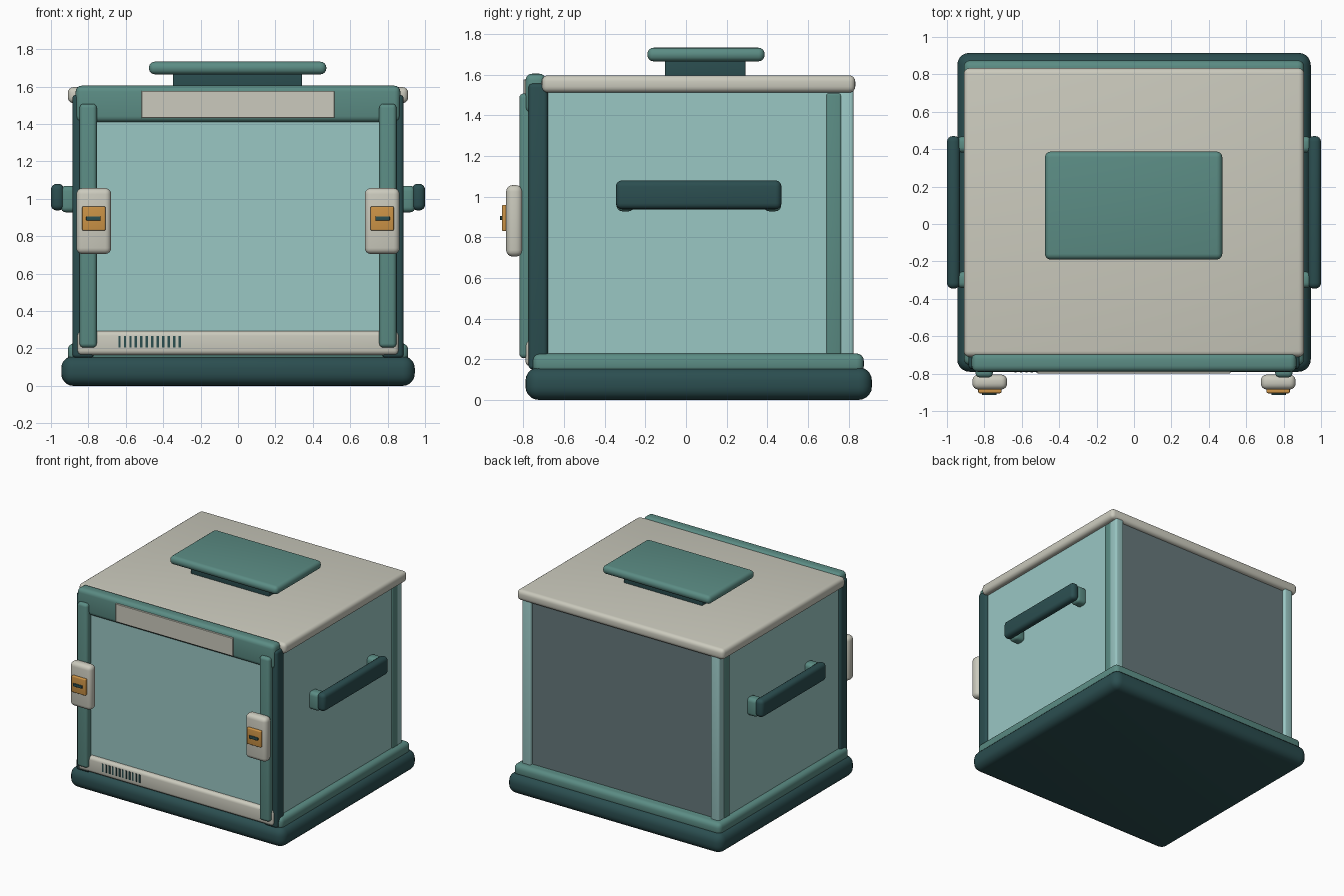
import bpy, bmesh
from mathutils import Vector

if "Cube" in bpy.data.objects:
    bpy.data.objects.remove(bpy.data.objects["Cube"])


def srgb(r, g, b):
    lin = [(c / 255 / 12.92) if c < 10 else ((c / 255 + 0.055) / 1.055) ** 2.4 for c in (r, g, b)]
    return (*lin, 1)


def material(name, rgb):
    m = bpy.data.materials.new(name)
    m.diffuse_color = srgb(*rgb)
    m.use_nodes = True
    m.node_tree.nodes["Principled BSDF"].inputs["Base Color"].default_value = m.diffuse_color
    return m


DARK = material("dark_teal", (43, 78, 80))
MID = material("mid_teal", (91, 140, 132))
LIGHT = material("pale_teal", (154, 199, 196))
CREAM = material("cream", (203, 202, 189))
GREY = material("slate_grey", (103, 121, 124))
ORANGE = material("amber", (204, 147, 70))


def box(name, x, y, z, mat, bevel=0.0, segments=4):
    """Box given by its (min, max) ranges, with rounded edges."""
    lo, hi = Vector((x[0], y[0], z[0])), Vector((x[1], y[1], z[1]))
    bm = bmesh.new()
    bmesh.ops.create_cube(bm, size=1)
    for v in bm.verts:
        v.co = Vector([(lo[i] + hi[i]) / 2 + v.co[i] * (hi[i] - lo[i]) for i in range(3)])
    if bevel:
        bmesh.ops.bevel(bm, geom=bm.edges[:], offset=bevel, segments=segments,
                        profile=0.5, affect='EDGES')
    mesh = bpy.data.meshes.new(name)
    bm.to_mesh(mesh)
    bm.free()
    mesh.materials.append(mat)
    ob = bpy.data.objects.new(name, mesh)
    bpy.context.collection.objects.link(ob)
    bpy.context.view_layer.objects.active = ob
    ob.select_set(True)
    bpy.ops.object.shade_smooth_by_angle()
    ob.select_set(False)
    return ob


def pair(name, x, y, z, mat, bevel=0.0):
    """The same box on the right and, mirrored, on the left."""
    box(name + "_right", x, y, z, mat, bevel)
    box(name + "_left", (-x[1], -x[0]), y, z, mat, bevel)


# Base and lower trim
box("base", (-0.945, 0.945), (-0.79, 0.915), (0, 0.16), DARK, 0.065, 5)
box("base_trim", (-0.91, 0.91), (-0.755, 0.875), (0.13, 0.228), MID, 0.035)

# Body panels and rear corner posts
pair("side_panel", (0.80, 0.865), (-0.70, 0.79), (0.18, 1.53), LIGHT)
box("back_panel", (-0.83, 0.83), (0.74, 0.80), (0.18, 1.53), GREY)
pair("rear_post", (0.79, 0.868), (0.745, 0.825), (0.20, 1.53), LIGHT, 0.015)
pair("rear_seam", (0.80, 0.872), (0.69, 0.765), (0.20, 1.51), MID, 0.012)
box("front_panel", (-0.80, 0.80), (-0.755, -0.70), (0.20, 1.50), LIGHT)

# Roof slab
box("roof", (-0.91, 0.91), (-0.71, 0.833), (1.512, 1.597), CREAM, 0.03)

# Front frame
pair("frame_pillar", (0.77, 0.885), (-0.775, -0.68), (0.15, 1.557), DARK, 0.02)
box("header", (-0.868, 0.868), (-0.79, -0.69), (1.41, 1.605), MID, 0.032)
box("header_plate", (-0.517, 0.515), (-0.80, -0.785), (1.432, 1.577), CREAM, 0.003, 1)
box("sill", (-0.86, 0.86), (-0.79, -0.70), (0.165, 0.293), CREAM, 0.025)
pair("front_rail", (0.755, 0.847), (-0.82, -0.75), (0.205, 1.508), MID, 0.022)

# Vent slots on the sill
for i in range(12):
    x = -0.634 + i * 0.0293
    box(f"vent_slot_{i + 1}", (x - 0.006, x + 0.006), (-0.794, -0.786), (0.205, 0.268), DARK)

# Latches
pair("latch", (0.678, 0.864), (-0.885, -0.805), (0.705, 1.057), CREAM, 0.032)
pair("latch_plate", (0.709, 0.833), (-0.905, -0.88), (0.83, 0.96), ORANGE, 0.007)
pair("latch_slot", (0.734, 0.812), (-0.915, -0.90), (0.884, 0.906), DARK, 0.004)

# Side handles
pair("handle_bar", (0.93, 1.0), (-0.345, 0.47), (0.938, 1.08), DARK, 0.03)
for label, y in (("front", (-0.342, -0.255)), ("rear", (0.382, 0.468))):
    pair(f"handle_mount_{label}", (0.85, 0.948), y, (0.928, 1.07), MID, 0.028)

# Top grip
box("grip_stem", (-0.347, 0.343), (-0.103, 0.293), (1.58, 1.68), DARK, 0.008)
box("grip_plate", (-0.476, 0.472), (-0.19, 0.387), (1.666, 1.733), MID, 0.03)
